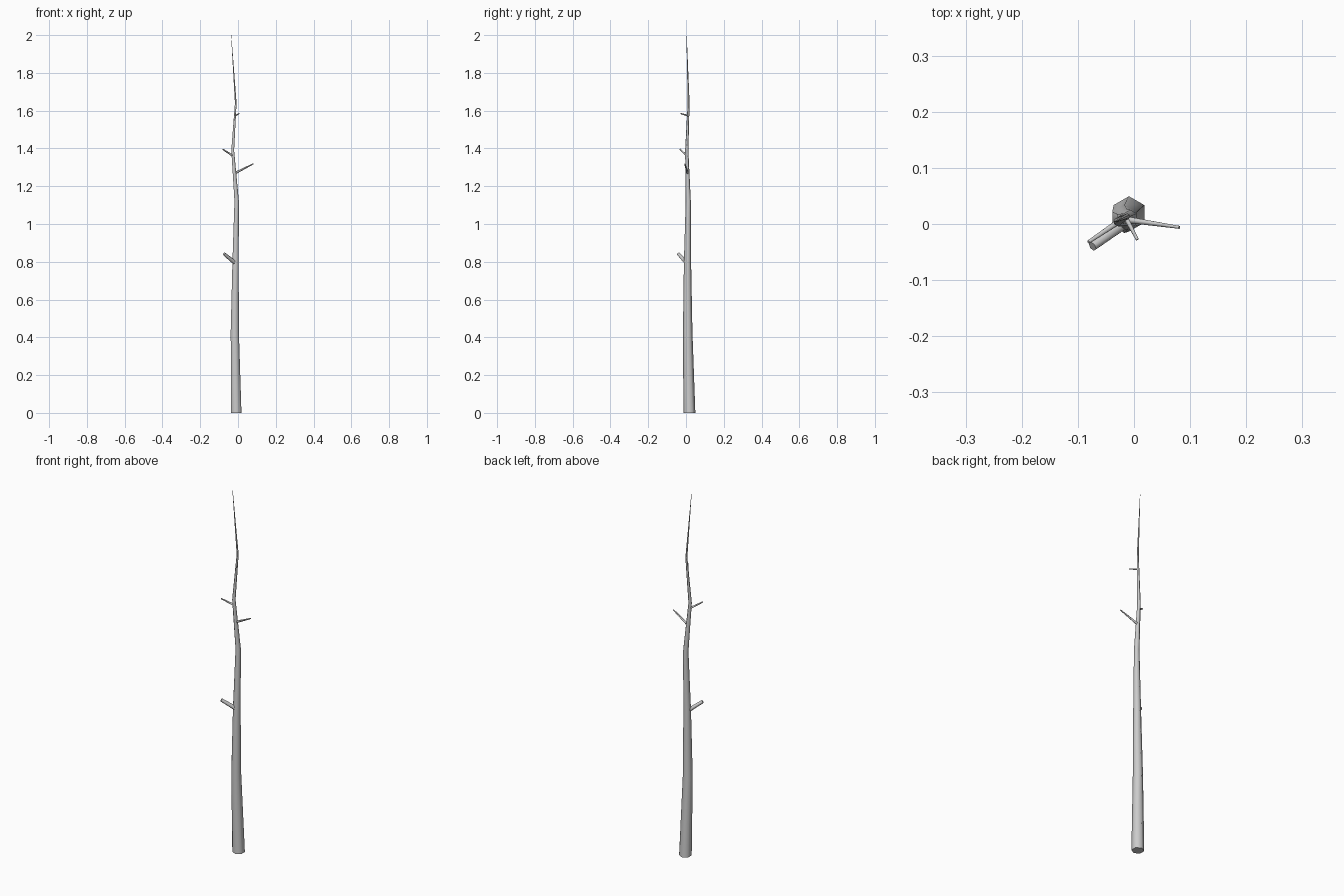
import bpy, bmesh, math
from mathutils import Vector, Matrix

if "Cube" in bpy.data.objects:
    bpy.data.objects.remove(bpy.data.objects["Cube"])

SIDES = 6

def tube(name, points, horizontal=False):
    """Capped, tapered six-sided tube through (x, y, z, radius) points."""
    bm = bmesh.new()
    axis = Vector(points[-1][:3]) - Vector(points[0][:3])
    rot = Matrix.Identity(3) if horizontal else axis.to_track_quat('Z', 'Y').to_matrix()
    rings = []
    for x, y, z, r in points:
        ring = []
        for i in range(SIDES):
            a = math.pi / 2 + math.tau * i / SIDES
            ring.append(bm.verts.new(Vector((x, y, z)) + rot @ Vector((r * math.cos(a), r * math.sin(a), 0))))
        rings.append(ring)
    for lo, hi in zip(rings, rings[1:]):
        for i in range(SIDES):
            j = (i + 1) % SIDES
            bm.faces.new((lo[i], lo[j], hi[j], hi[i]))
    bm.faces.new(rings[0][::-1])
    bm.faces.new(rings[-1])
    mesh = bpy.data.meshes.new(name)
    bm.to_mesh(mesh)
    bm.free()
    obj = bpy.data.objects.new(name, mesh)
    bpy.context.collection.objects.link(obj)
    bpy.ops.object.select_all(action='DESELECT')
    obj.select_set(True)
    bpy.context.view_layer.objects.active = obj
    bpy.ops.object.shade_smooth_by_angle(angle=math.radians(65))
    return obj

# Crooked trunk tapering to a thin tip
tube("trunk", [
    (-0.009, 0.018, 0.0, 0.0315),
    (-0.017, 0.009, 0.43, 0.025),
    (-0.013, 0.008, 0.80, 0.019),
    (-0.007, 0.012, 1.12, 0.0135),
    (-0.028, 0.004, 1.39, 0.0085),
    (-0.012, 0.014, 1.64, 0.005),
    (-0.036, 0.003, 2.0, 0.0008),
], horizontal=True)

# Short broken-off branch stubs: start, end
stubs = {
    "lower_branch": ((-0.013, 0.005, 0.792, 0.012), (-0.074, -0.040, 0.842, 0.009)),
    "right_branch": ((-0.014, 0.008, 1.27, 0.0065), (0.081, -0.006, 1.319, 0.003)),
    "left_branch": ((-0.026, 0.005, 1.36, 0.006), (-0.081, -0.032, 1.396, 0.0035)),
    "upper_branch": ((-0.015, 0.012, 1.573, 0.005), (0.006, -0.028, 1.585, 0.003)),
}
for name, pts in stubs.items():
    tube(name, pts)
